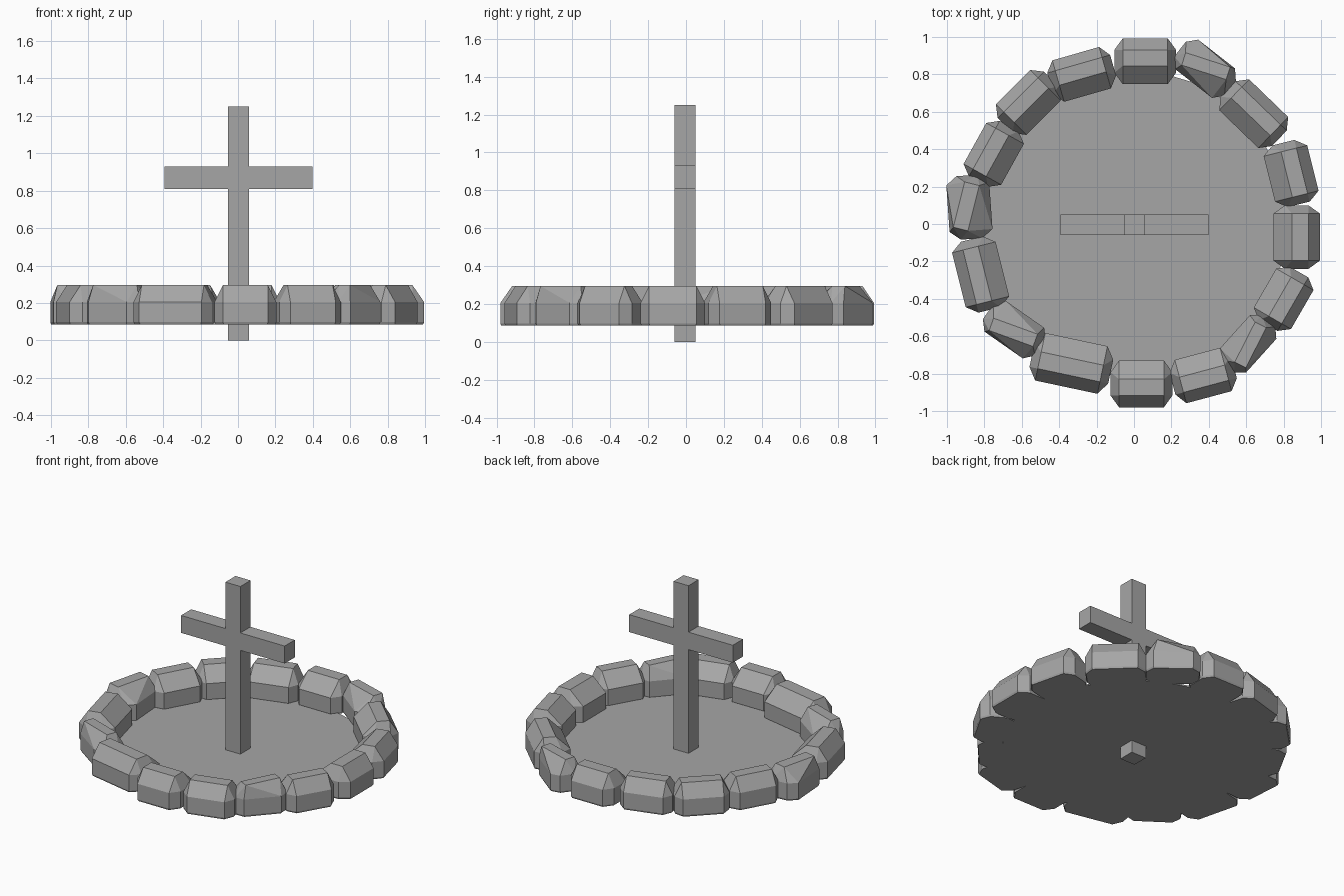
import bpy, bmesh
from math import radians
from mathutils import Matrix, Vector

cube = bpy.data.objects.get("Cube")
if cube:
    bpy.data.objects.remove(cube, do_unlink=True)

grey = bpy.data.materials.new("stone grey")
grey.use_nodes = True
COLOUR = (0.38, 0.38, 0.38, 1)
grey.diffuse_color = COLOUR
grey.node_tree.nodes["Principled BSDF"].inputs["Base Color"].default_value = COLOUR

BOTTOM, SHOULDER, TOP = 0.085, 0.205, 0.295


def finish(bm, name):
    bmesh.ops.recalc_face_normals(bm, faces=bm.faces)
    mesh = bpy.data.meshes.new(name)
    bm.to_mesh(mesh)
    bm.free()
    mesh.materials.append(grey)
    obj = bpy.data.objects.new(name, mesh)
    bpy.context.collection.objects.link(obj)
    return obj


def stone(name, x, y, angle, length, width, twist=0):
    """Chamfered block: octagonal body, sloped shoulders and a narrow flat top."""
    a, b, c = length / 2, width / 2, 0.045
    turn = Matrix.Rotation(radians(angle), 3, 'Z')
    centre = Vector((x, y, 0))
    side = 1 if (turn @ Vector((0, 1, 0))).dot(centre) > 0 else -1
    points = []
    for s in (-1, 1):
        for t in (-1, 1):
            for u, v in ((s * a, t * b * 0.5), (s * (a - c), t * b)):
                points.append((u, v, SHOULDER))
                points.append((u, v, BOTTOM + 0.012))
                points.append((u * 0.97, v * 0.96, BOTTOM))
        # flat top, set slightly towards the outside of the ring
        for v in (-0.2, 0.5):
            p = Vector((s * (a - c), side * v * b, TOP))
            points.append(Matrix.Rotation(radians(twist), 3, 'Z') @ p)
    bm = bmesh.new()
    for p in points:
        bm.verts.new(centre + turn @ Vector(p))
    bmesh.ops.convex_hull(bm, input=bm.verts[:])
    bmesh.ops.dissolve_limit(bm, angle_limit=0.01, verts=bm.verts[:], edges=bm.edges[:])
    finish(bm, name)


# Ring of stones: x, y, angle, length, width, twist of the top
STONES = [
    (0.06, 0.87, 0, 0.33, 0.245),
    (0.38, 0.83, -38, 0.34, 0.2, 20),
    (0.64, 0.59, -44, 0.38, 0.23),
    (0.84, 0.27, -76, 0.34, 0.24),
    (0.87, -0.07, 90, 0.34, 0.25),
    (0.80, -0.40, 60, 0.33, 0.23),
    (0.61, -0.64, 48, 0.33, 0.19, 15),
    (0.37, -0.81, 15, 0.34, 0.24),
    (0.04, -0.855, 0, 0.33, 0.25),
    (-0.335, -0.745, -12, 0.43, 0.26),
    (-0.64, -0.565, -35, 0.34, 0.2, 15),
    (-0.82, -0.27, -76, 0.39, 0.24),
    (-0.88, 0.09, -86, 0.34, 0.23, -18),
    (-0.75, 0.375, 61, 0.34, 0.23),
    (-0.565, 0.65, 45, 0.35, 0.23),
    (-0.28, 0.80, 16, 0.35, 0.23),
]
for i, spec in enumerate(STONES):
    stone(f"ring_stone_{i + 1}", *spec)

# Thin ground disc inside the ring
bm = bmesh.new()
bmesh.ops.create_cone(bm, cap_ends=True, segments=32, radius1=0.82, radius2=0.82,
                      depth=0.01, matrix=Matrix.Translation((0, 0, BOTTOM + 0.005)))
finish(bm, "ground_disc")

# Cross: half outline mirrored, then extruded to its thickness
half = [(0.057, 0), (0.057, 0.81), (0.395, 0.81), (0.395, 0.93), (0.057, 0.93), (0.057, 1.25)]
outline = half + [(-x, z) for x, z in reversed(half)]
bm = bmesh.new()
face = bm.faces.new([bm.verts.new((x + 0.003, -0.06, z)) for x, z in outline])
grown = bmesh.ops.extrude_face_region(bm, geom=[face])["geom"]
bmesh.ops.translate(bm, vec=(0, 0.11, 0),
                    verts=[g for g in grown if isinstance(g, bmesh.types.BMVert)])
finish(bm, "cross")
